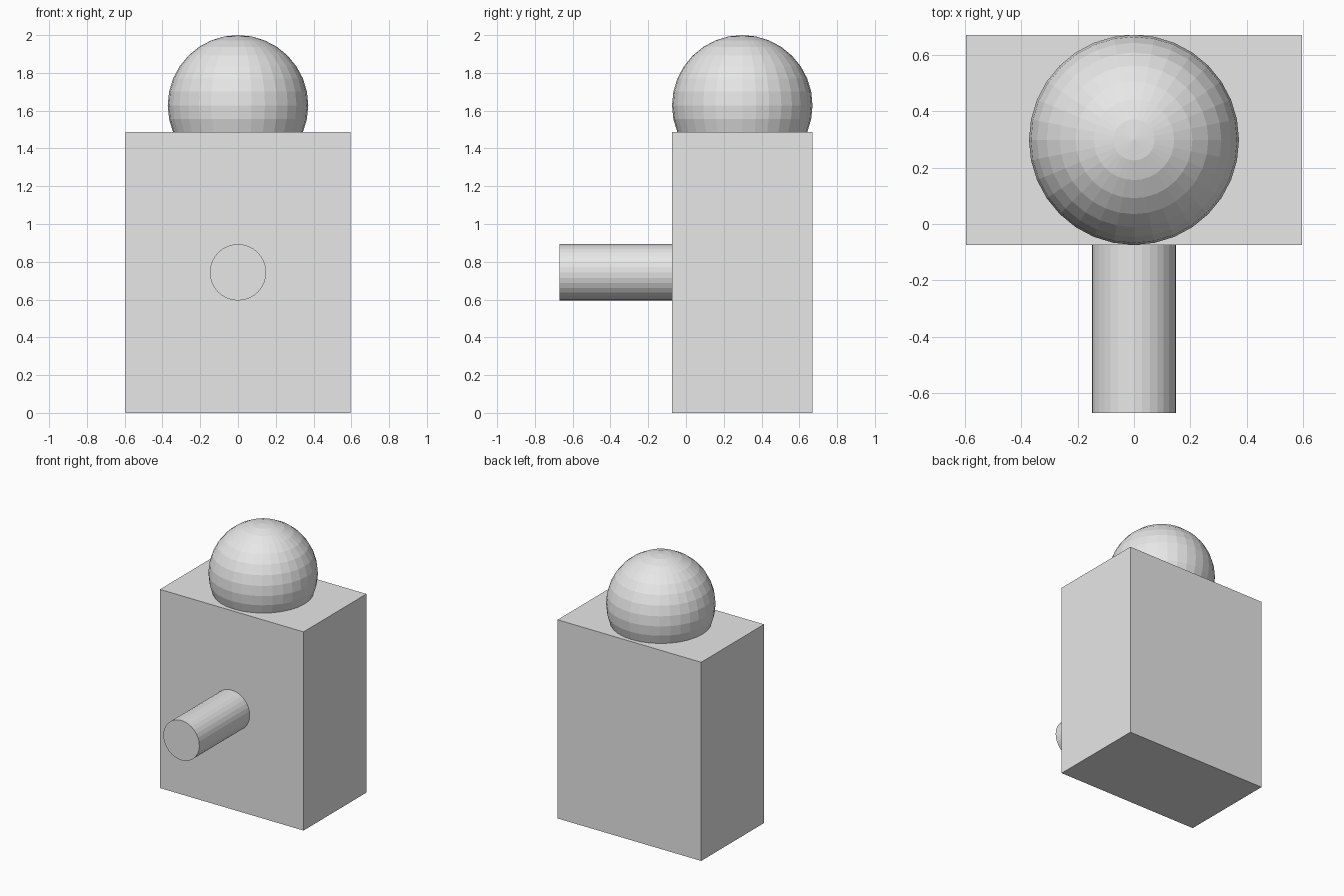
import bpy
from math import pi

cube = bpy.data.objects.get("Cube")
if cube:
    bpy.data.objects.remove(cube, do_unlink=True)

grey = bpy.data.materials.new("light grey")
grey.use_nodes = True
colour = (0.8, 0.8, 0.8, 1)
grey.diffuse_color = colour
grey.node_tree.nodes["Principled BSDF"].inputs["Base Color"].default_value = colour

WIDTH, DEPTH, HEIGHT = 1.19, 0.744, 1.488
BODY_Y = 0.298
RADIUS = DEPTH / 2


def finish(name):
    """Name the newest part and colour it."""
    part = bpy.context.object
    part.name = name
    part.data.materials.append(grey)
    return part


# Upright block
bpy.ops.mesh.primitive_cube_add(size=1, location=(0, BODY_Y, HEIGHT / 2))
body = finish("body")
body.scale = (WIDTH, DEPTH, HEIGHT)

# Faceted ball sunk into the top of the block
bpy.ops.mesh.primitive_uv_sphere_add(segments=32, ring_count=16, radius=RADIUS,
                                     location=(0, BODY_Y, 2 - RADIUS))
finish("head")

# Round peg running from the middle of the block out to the front
front = -0.67
bpy.ops.mesh.primitive_cylinder_add(vertices=32, radius=0.149, depth=BODY_Y - front,
                                    location=(0, (BODY_Y + front) / 2, HEIGHT / 2),
                                    rotation=(pi / 2, 0, 0))
finish("front_peg")
